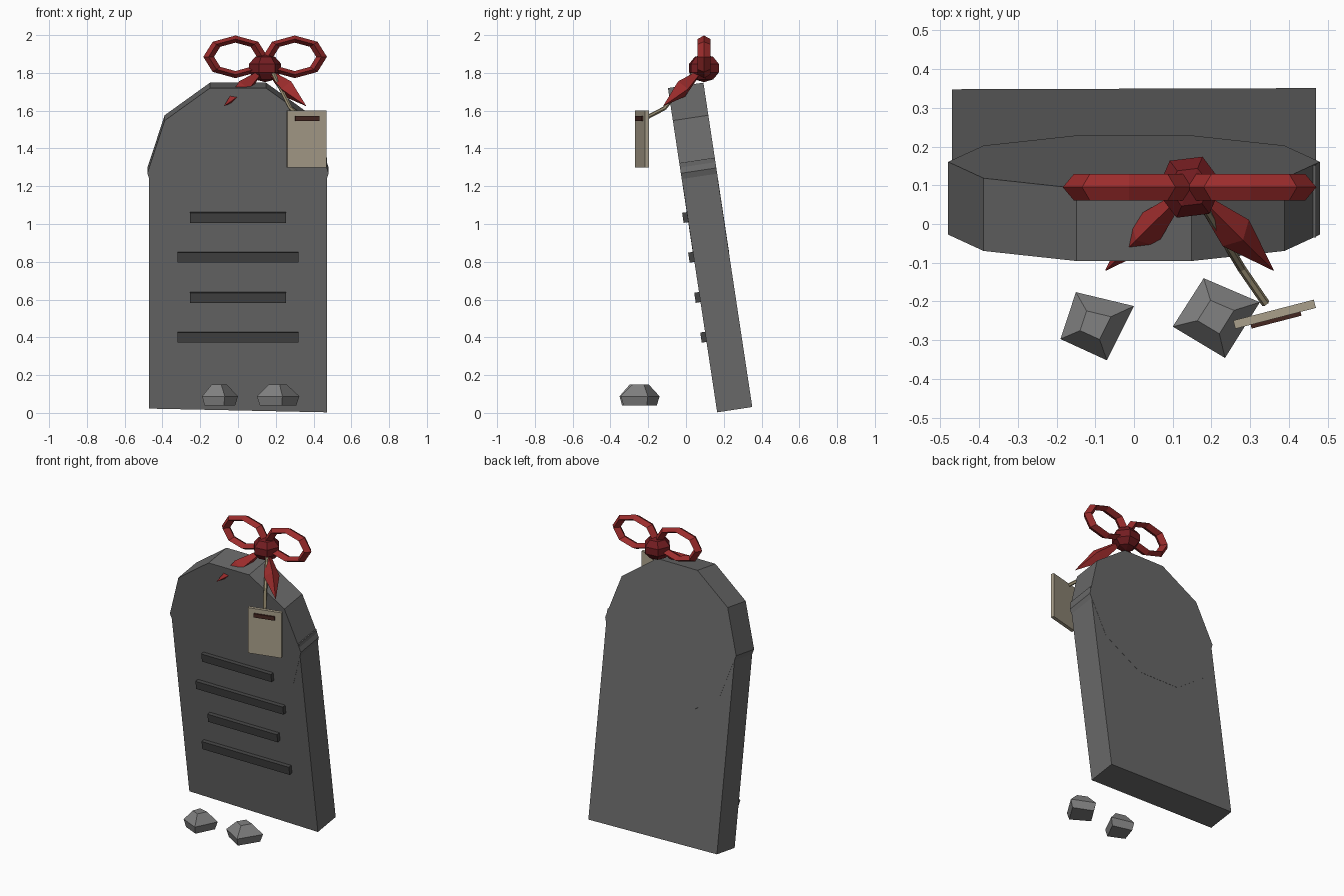
import bpy, bmesh, math
from mathutils import Vector, Matrix

if "Cube" in bpy.data.objects:
    bpy.data.objects.remove(bpy.data.objects["Cube"])

TILT = math.radians(8.6)
BASE = Vector((0, 0.165, 0.003))
# Leaning frame: local x across, y through the thickness, z up the face
LEAN = Matrix.Translation(BASE) @ Matrix.Rotation(TILT, 4, 'X')


def mat(name, c):
    m = bpy.data.materials.new(name)
    m.diffuse_color = (*c, 1)
    m.use_nodes = True
    m.node_tree.nodes["Principled BSDF"].inputs["Base Color"].default_value = m.diffuse_color
    return m


STONE = mat("stone", (0.14, 0.14, 0.14))
CARVED = mat("dark_stone", (0.055, 0.055, 0.055))
RUBBLE = mat("light_stone", (0.22, 0.22, 0.22))
RED = mat("ribbon_red", (0.33, 0.025, 0.025))
DARK_RED = mat("knot_red", (0.17, 0.012, 0.015))
PAPER = mat("paper", (0.4, 0.35, 0.26))
CORD = mat("cord", (0.32, 0.27, 0.17))
BROWN = mat("label_brown", (0.06, 0.02, 0.015))


def finish(name, bm, material, matrix=Matrix()):
    bm.transform(matrix)
    bmesh.ops.recalc_face_normals(bm, faces=bm.faces)
    me = bpy.data.meshes.new(name)
    bm.to_mesh(me)
    bm.free()
    me.materials.append(material)
    ob = bpy.data.objects.new(name, me)
    bpy.context.collection.objects.link(ob)
    return ob


def loft(name, rings, material, matrix=Matrix(), closed=False):
    """Skin a list of equal-length rings, capped or joined end to end."""
    bm = bmesh.new()
    vs = [[bm.verts.new(p) for p in r] for r in rings]
    n = len(rings[0])
    pairs = list(zip(vs, vs[1:])) + ([(vs[-1], vs[0])] if closed else [])
    for a, b in pairs:
        for i in range(n):
            j = (i + 1) % n
            bm.faces.new((a[i], a[j], b[j], b[i]))
    if not closed:
        bm.faces.new(vs[0])
        bm.faces.new(vs[-1])
    return finish(name, bm, material, matrix)


def slab(name, profile, y0, y1, material):
    return loft(name, [[(x, y, z) for x, z in profile] for y in (y0, y1)], material, LEAN)


def box(name, size, material, matrix):
    bm = bmesh.new()
    bmesh.ops.create_cube(bm, size=1)
    bmesh.ops.scale(bm, vec=size, verts=bm.verts)
    return finish(name, bm, material, matrix)


def along(a, b):
    """Matrix placing local z from a towards b."""
    d = Vector(b) - Vector(a)
    return Matrix.Translation(a) @ d.to_track_quat('Z', 'Y').to_matrix().to_4x4(), d.length


def ring(r, z, n, turn=0.0):
    return [(r * math.cos(turn + math.tau * i / n), r * math.sin(turn + math.tau * i / n), z)
            for i in range(n)]


# Leaning stone: lower block and ten-sided rounded head
slab("stone_body", [(-0.47, 0.02), (0.47, 0), (0.47, 1.335), (-0.47, 1.30)], 0, 0.188, STONE)
head = [(0.48 * math.cos(math.tau * i / 10), 1.28 + 0.48 * math.sin(math.tau * i / 10))
        for i in range(10)]
slab("stone_head", head, -0.001, 0.189, STONE)

# Raised bars on the front
for i, (z, w) in enumerate([(1.045, 0.51), (0.832, 0.64), (0.617, 0.51), (0.404, 0.64)]):
    box(f"front_bar_{i + 1}", (w, 0.045, 0.054), CARVED,
        LEAN @ Matrix.Translation((0, -0.003, z)))

# Bow: octagonal loops with a diamond cross-section, and pointed tails
BOW = Vector((0.1435, 0.095, 1.825))
for side, s in (("left", -1), ("right", 1)):
    rings = []
    for i in range(8):
        c, n = math.cos(math.tau * i / 8), math.sin(math.tau * i / 8)
        rings.append([(0.142 * c * k, y, 0.094 * n * k)
                      for k, y in ((1.2, 0), (1, 0.034), (0.8, 0), (1, -0.034))])
    loft(f"bow_loop_{side}", rings, RED,
         Matrix.Translation(BOW + Vector((0.157 * s, 0, 0.06))), closed=True)
    m, length = along(BOW, BOW + Vector((0.217 * s, -0.215, -0.2)))
    loft(f"bow_tail_{side}", [ring(0.004, 0, 4), ring(0.048, length * 0.55, 4),
                              ring(0.001, length, 4)], RED, m)

# Knot
bm = bmesh.new()
bmesh.ops.create_uvsphere(bm, u_segments=6, v_segments=5, radius=1)
finish("bow_knot", bm, DARK_RED, Matrix.Translation(BOW) @
       Matrix.Rotation(math.radians(37), 4, 'Z') @ Matrix.Diagonal((0.09, 0.09, 0.074, 1)))

# Cord in two straight runs from knot to tag
path = [(0.185, 0.04, 1.80), (0.278, -0.115, 1.612), (0.34, -0.205, 1.565)]
for i, (a, b) in enumerate(zip(path, path[1:])):
    m, length = along(a, b)
    loft(f"cord_{i + 1}", [ring(0.011, 0, 6), ring(0.011, length, 6)], CORD, m)

# Hanging tag with label strip
TAG = Matrix.Translation((0.363, -0.233, 1.45)) @ Matrix.Rotation(math.radians(14.5), 4, 'Z')
box("tag", (0.215, 0.022, 0.30), PAPER, TAG)
box("tag_strip", (0.133, 0.014, 0.025), BROWN, TAG @ Matrix.Translation((0, -0.014, 0.108)))

# Loose chipped stones: four-sided, narrowing to the top
rocks = {
    "left": [(-0.19, -0.297), (-0.07, -0.352), (0.0, -0.212), (-0.15, -0.176)],
    "right": [(0.10, -0.265), (0.235, -0.346), (0.325, -0.202), (0.18, -0.14)],
}
for side, pts in rocks.items():
    cx, cy = (sum(p[k] for p in pts) / 4 for k in (0, 1))
    loft(f"loose_stone_{side}",
         [[(cx + (x - cx) * k, cy + (y - cy) * k, z) for x, y in pts]
          for k, z in ((0.85, 0.038), (1, 0.088), (0.42, 0.15))], RUBBLE)
